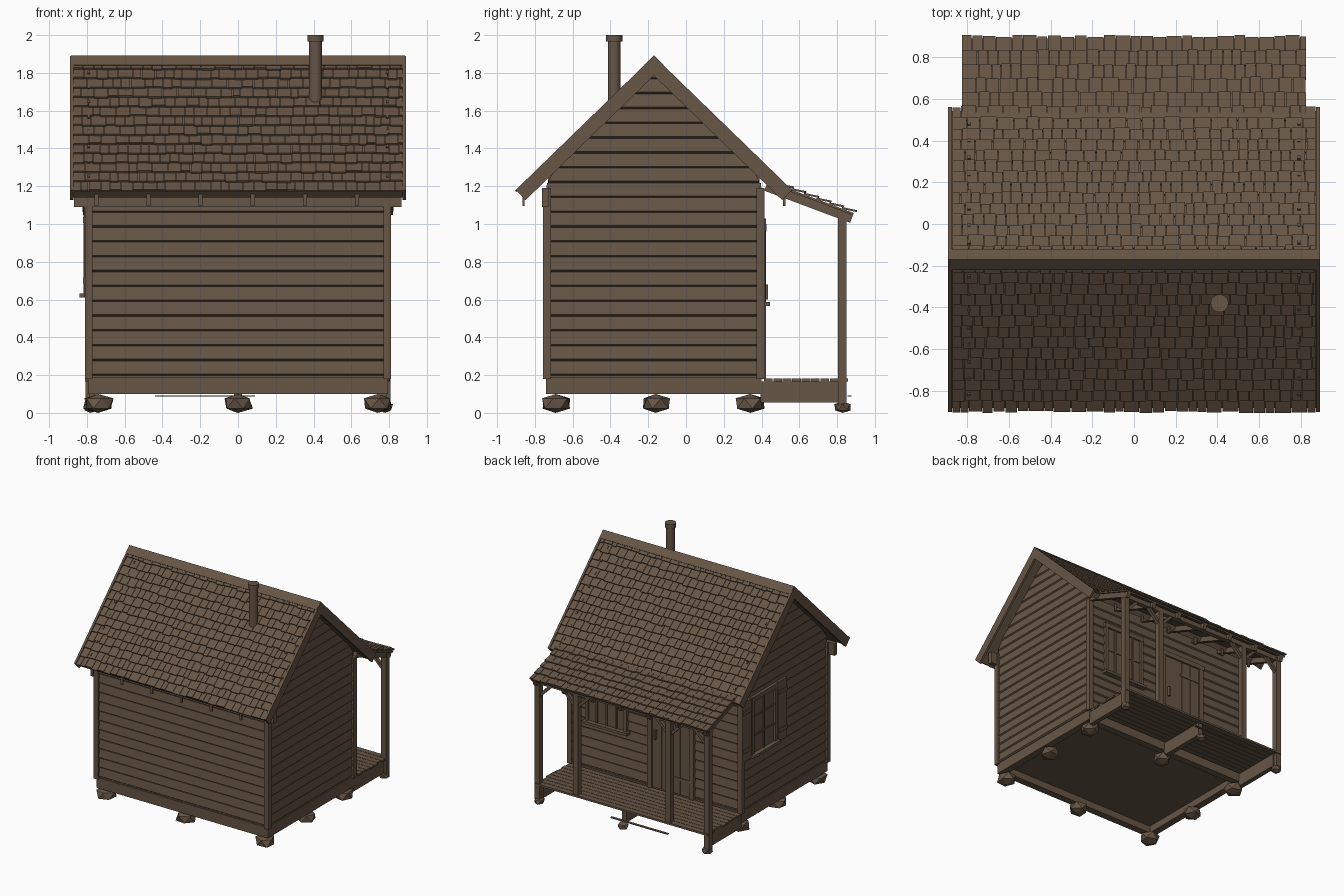
import bpy, bmesh, math, random
from mathutils import Matrix, Vector

random.seed(4)
if "Cube" in bpy.data.objects:
    bpy.data.objects.remove(bpy.data.objects["Cube"])

COLOR = (0.135, 0.092, 0.06, 1)
wood = bpy.data.materials.new("weathered brown")
wood.use_nodes = True
wood.diffuse_color = COLOR
bsdf = wood.node_tree.nodes["Principled BSDF"]
bsdf.inputs["Base Color"].default_value = COLOR
bsdf.inputs["Roughness"].default_value = 0.9
IDENT = Matrix.Identity(4)
MID = -0.17      # y of the ridge
WX, WY = 0.785, 0.56   # half sizes of the wall core


def finish(bm, name):
    bmesh.ops.recalc_face_normals(bm, faces=bm.faces)
    mesh = bpy.data.meshes.new(name)
    bm.to_mesh(mesh)
    bm.free()
    mesh.materials.append(wood)
    obj = bpy.data.objects.new(name, mesh)
    bpy.context.collection.objects.link(obj)
    return obj


def box(bm, x, y, z, m=IDENT):
    """Box from three (low, high) ranges, moved by m."""
    size = [r[1] - r[0] for r in (x, y, z)]
    mid = [(r[0] + r[1]) / 2 for r in (x, y, z)]
    bmesh.ops.create_cube(bm, size=1, matrix=m @ Matrix.Translation(mid) @ Matrix.Diagonal((*size, 1)))


def boxes(name, specs, m=IDENT):
    bm = bmesh.new()
    for s in specs:
        box(bm, *s, m)
    return finish(bm, name)


def around(c, half):
    return (c - half, c + half)


def prism(bm, bottom, top):
    """Solid between two equally long loops of points."""
    a = [bm.verts.new(p) for p in bottom]
    b = [bm.verts.new(p) for p in top]
    bm.faces.new(a)
    bm.faces.new(b)
    for i in range(len(a)):
        j = (i + 1) % len(a)
        bm.faces.new((a[i], a[j], b[j], b[i]))


def slope_frame(y, z, side, angle):
    """Local axes: x along the eave, y down the slope, z out of the roof."""
    c, s = math.cos(angle), math.sin(angle)
    return Matrix(((1, 0, 0, 0), (0, side * c, side * s, y), (0, -s, c, z), (0, 0, 0, 1)))


def shingles(name, m, half, rows, pitch):
    bm = bmesh.new()
    for r in range(rows):
        x = -half
        while x < half - 0.005:
            w = min(random.uniform(0.04, 0.085), half - x)
            end = pitch * 1.06 + random.uniform(-0.006, 0.006)
            tilt = m @ Matrix.Translation((0, r * pitch, 0.002)) @ Matrix.Rotation(0.15, 4, "X")
            box(bm, (x + 0.0015, x + w - 0.0015), (0, end), (-0.004, 0.006), tilt)
            x += w
    return finish(bm, name)


# Wall core with its gables
bm = bmesh.new()
outline = [(-WY, 0.16), (WY, 0.16), (WY, 1.25), (0, 1.8), (-WY, 1.25)]
prism(bm, [(-WX, MID + y, z) for y, z in outline], [(WX, MID + y, z) for y, z in outline])
finish(bm, "wall_core")


# Lapped siding on four walls, cut to the slope at the gables
def siding(name, m, width, top, gable):
    bm = bmesh.new()
    z, step = 0.197, 0.0785
    while z < top - 0.01:
        z1 = min(z + step, top)
        ends = []
        for s in (-1, 1):
            loop = []
            for out, h in ((0, z), (0.014, z + 0.009), (0.006, z1), (0, z1)):
                w = max(0.002, min(width, (1.8 - h) / 0.97)) if gable else width
                loop.append(m @ Vector((s * w, -out, h)))
            ends.append(loop)
        prism(bm, *ends)
        z = z1
    finish(bm, name)


for name, turn, dist, width, top in (
        ("front_siding", 0, WY, WX, 1.22), ("left_siding", 90, WX, WY, 1.79),
        ("back_siding", 180, WY, WX, 1.22), ("right_siding", 270, WX, WY, 1.79)):
    m = Matrix.Translation((0, MID, 0)) @ Matrix.Rotation(math.radians(turn), 4, "Z") @ Matrix.Translation((0, -dist, 0))
    siding(name, m, width, top, turn in (90, 270))

# Sill beams, floor, corner boards and the front wall plate
boxes("sill_beams", [((-0.795, 0.795), around(MID + s * 0.54, 0.03), (0.1, 0.188)) for s in (-1, 1)]
      + [(around(s * 0.765, 0.03), around(MID, 0.57), (0.1, 0.188)) for s in (-1, 1)])
boxes("corner_boards", [(around(sx * 0.79, 0.021), around(MID + sy * 0.565, 0.021), (0.18, 1.19))
                        for sx in (-1, 1) for sy in (-1, 1)])
boxes("wall_plate", [((-0.868, 0.865), around(MID - 0.575, 0.018), (1.09, 1.19))])

# Main roof: decks, shingles, barge boards, ridge boards, eave hooks
ANGLE = math.atan(0.97)
for side, label in ((-1, "front"), (1, "back")):
    m = slope_frame(MID, 1.862, side, ANGLE)
    boxes(label + "_roof_deck", [((-0.872, 0.872), (0, 0.99), (-0.045, 0))], m)
    shingles(label + "_roof_shingles", m, 0.872, 14, 0.0712)
    boxes(label + "_barge_boards", [(around(s * 0.881, 0.009), (-0.02, 1.0), (-0.055, 0.02)) for s in (-1, 1)], m)
    boxes(label + "_ridge_board", [((-0.885, 0.885), (-0.02, 0.05), (0.012, 0.022))], m)
    boxes(label + "_eave_hooks", [(around(-0.75 + i * 0.276, 0.011), around(MID + side * 0.69, 0.006), (1.095, 1.16))
                                  for i in range(6)])
    boxes(label + "_roof_pegs", [(around(s * 0.79, 0.007), around(0.1 + i * 0.113, 0.01), (0, 0.02))
                                 for s in (-1, 1) for i in range(8)], m)

# Stove pipe with a wider cap
for name, r, z0, z1 in (("stove_pipe", 0.034, 1.58, 1.98), ("pipe_cap", 0.043, 1.965, 2.0)):
    bpy.ops.mesh.primitive_cylinder_add(vertices=20, radius=r, depth=z1 - z0, location=(0.41, -0.38, (z0 + z1) / 2))
    pipe = bpy.context.object
    pipe.name = name
    pipe.data.materials.append(wood)
    bpy.ops.object.shade_smooth_by_angle()

# Porch roof
PORCH = math.radians(20.5)
m = slope_frame(0.49, 1.207, 1, PORCH)
boxes("porch_roof_deck", [((-0.82, 0.82), (0, 0.425), (-0.012, 0))], m)
shingles("porch_roof_shingles", m, 0.825, 6, 0.0715)
boxes("porch_rafters", [(around(-0.79 + i * 1.58 / 6, 0.016), (-0.06, 0.425), (-0.055, -0.01)) for i in range(7)], m)

# Porch posts, beam and diagonal braces
PY = 0.828
boxes("porch_posts", [(around(x, 0.023), around(PY, 0.023), (0.04 if abs(x) > 0.6 else 0.175, 1.05))
                      for x in (-0.785, -0.43, 0.43, 0.785)])
boxes("porch_beam", [((-0.81, 0.81), around(PY, 0.02), (1.015, 1.055))])
bm = bmesh.new()
for x, sides in ((-0.785, (1,)), (-0.43, (-1, 1)), (0.43, (-1, 1)), (0.785, (-1,))):
    for s in sides:
        turn = Matrix.Translation((x + s * 0.06, PY, 0.965)) @ Matrix.Rotation(s * math.pi / 4, 4, "Y")
        box(bm, around(0, 0.012), around(0, 0.014), around(0, 0.09), turn)
finish(bm, "porch_braces")

# Porch deck, joists and low step
boxes("porch_planks", [((-0.8 + random.uniform(-0.01, 0.01), 0.8 + random.uniform(-0.01, 0.01)),
                        (0.412 + i * 0.05, 0.458 + i * 0.05), (0.165, 0.181)) for i in range(9)])
boxes("porch_joists", [(around(x, 0.02), (0.395, 0.82), (0.055, 0.165)) for x in (-0.77, 0, 0.77)])
boxes("step_board", [((-0.44, 0.09), (0.855, 0.875), (0.086, 0.093))])

# Foundation stones
STONES = [(x, y, 0.085, 0.1) for x in (-0.74, 0, 0.74) for y in (-0.69, -0.16, 0.34) if x or y != -0.16]
STONES += [(x, 0.83, 0.048, 0.06) for x in (-0.78, 0, 0.78)]
bm = bmesh.new()
for x, y, r, h in STONES:
    spin = Matrix.Rotation(random.uniform(0, 6), 4, "Z")
    new = bmesh.ops.create_icosphere(bm, subdivisions=1, radius=1, matrix=spin)["verts"]
    for v in new:
        k = random.uniform(0.8, 1.08)
        v.co = Vector((x + v.co.x * r * k, y + v.co.y * r * k, min(h, max(0, h / 2 + v.co.z * h * 0.6))))
finish(bm, "foundation_stones")


# Openings are laid out flat: x across, y outwards, z up
def window(name, m, w, z0, z1, columns, rows):
    f = 0.028
    specs = [((-w, w), (0, 0.018), (z0, z1))]
    specs += [(around(s * w, f / 2), (0, 0.032), (z0, z1)) for s in (-1, 1)]
    specs += [((-w - 0.02, w + 0.02), (0, 0.034), (z1 - f, z1 + 0.01)),
              ((-w - 0.03, w + 0.03), (0, 0.055), (z0 - 0.01, z0 + 0.012))]
    specs += [(around(-w + 2 * w * i / columns, 0.008), (0, 0.027), (z0, z1)) for i in range(1, columns)]
    specs += [((-w, w), (0, 0.025), around(z0 + (z1 - z0) * i / rows, 0.007)) for i in range(1, rows)]
    boxes(name, specs, m)


back = Matrix.Translation((0, MID + WY, 0))
side = Matrix.Translation((-WX, 0.12, 0)) @ Matrix.Rotation(math.pi / 2, 4, "Z")
window("back_window", back @ Matrix.Translation((0.45, 0, 0)), 0.18, 0.575, 1.02, 4, 2)
window("side_window", side, 0.15, 0.62, 1.1, 2, 3)

# Plank shutters beside the side window
boxes("side_shutters", [(around(s * 0.235 + i * 0.04, 0.019), (0.01, 0.03), (0.61, 1.11)) for s in (-1, 1) for i in (-1, 0, 1)]
      + [(around(s * 0.235, 0.055), (0.02, 0.036), around(z, 0.016)) for s in (-1, 1) for z in (0.7, 1.02)], side)

# Plank door with frame, battens and handle
door = back @ Matrix.Translation((-0.15, 0, 0))
boxes("door_frame", [(around(s * 0.195, 0.02), (0, 0.034), (0.181, 0.98)) for s in (-1, 1)]
      + [((-0.225, 0.225), (0, 0.036), (0.96, 1.0))], door)
boxes("door_planks", [(around(-0.13 + i * 0.0867, 0.0415), (0, 0.022), (0.19, 0.96)) for i in range(4)], door)
boxes("door_hardware", [((-0.17, 0.02), (0.02, 0.028), around(z, 0.011)) for z in (0.32, 0.84)]
      + [(around(0.14, 0.008), (0.02, 0.045), (0.6, 0.68))], door)
